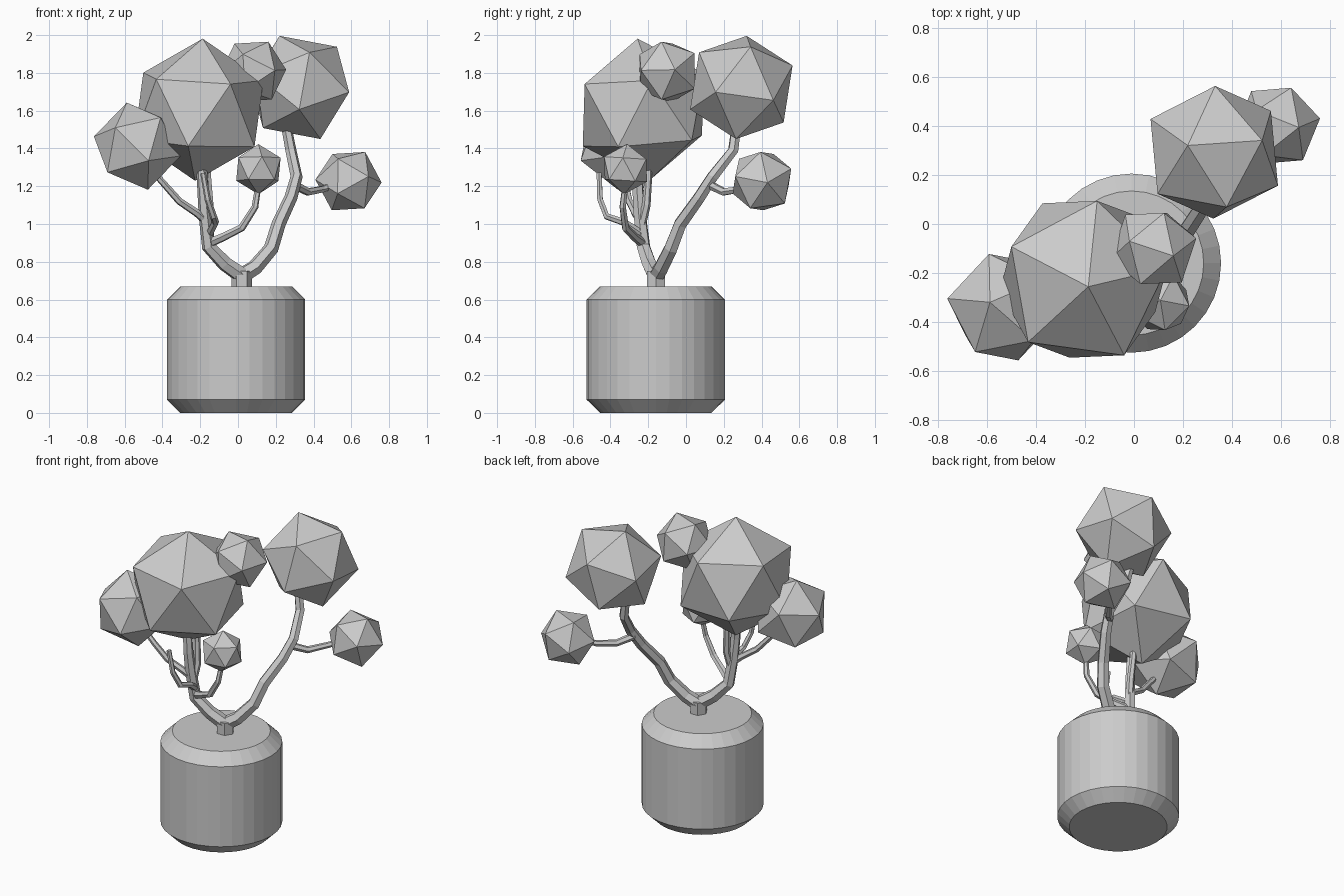
import bpy, bmesh, math
from mathutils import Vector, Matrix

if "Cube" in bpy.data.objects:
    bpy.data.objects.remove(bpy.data.objects["Cube"], do_unlink=True)

# single flat grey
grey = bpy.data.materials.new("plain_grey")
grey.use_nodes = True
grey.diffuse_color = (0.6, 0.6, 0.6, 1)
grey.node_tree.nodes["Principled BSDF"].inputs["Base Color"].default_value = (0.6, 0.6, 0.6, 1)


def add_mesh(name, bm):
    mesh = bpy.data.meshes.new(name)
    bm.to_mesh(mesh)
    bm.free()
    mesh.materials.append(grey)
    obj = bpy.data.objects.new(name, mesh)
    bpy.context.collection.objects.link(obj)
    return obj


def lathe(name, center, profile, sides):
    """Closed solid turned round a vertical axis; profile is (radius, height)."""
    bm = bmesh.new()
    rings = []
    for r, z in profile:
        rings.append([bm.verts.new((center[0] + r * math.cos(math.tau * i / sides),
                                    center[1] + r * math.sin(math.tau * i / sides), z))
                      for i in range(sides)])
    for low, high in zip(rings, rings[1:]):
        for i in range(sides):
            j = (i + 1) % sides
            bm.faces.new((low[i], low[j], high[j], high[i]))
    bm.faces.new(rings[0][::-1])
    bm.faces.new(rings[-1])
    return add_mesh(name, bm)


def foliage(name, center, radius, tip, side):
    """Icosahedron with one corner pointing to tip and the next one to side."""
    axis = Vector(tip).normalized()
    out = Vector(side)
    out = (out - axis * out.dot(axis)).normalized()
    across = axis.cross(out)
    bm = bmesh.new()
    h, w = 1 / math.sqrt(5), 2 / math.sqrt(5)
    corners = [axis, -axis]
    for flip in (1, -1):
        for k in range(5):
            a = math.tau * k / 5
            corners.append(flip * (axis * h + (out * math.cos(a) + across * math.sin(a)) * w))
    for c in corners:
        bm.verts.new(Vector(center) + c * radius)
    bmesh.ops.convex_hull(bm, input=bm.verts[:])
    bmesh.ops.recalc_face_normals(bm, faces=bm.faces[:])
    return add_mesh(name, bm)


def branch(name, points, start, end):
    """Faceted tube along points, tapering from start to end radius."""
    curve = bpy.data.curves.new(name, 'CURVE')
    curve.dimensions = '3D'
    curve.bevel_depth = 1
    curve.bevel_resolution = 1
    curve.use_fill_caps = True
    spline = curve.splines.new('POLY')
    spline.points.add(len(points) - 1)
    spline.use_smooth = False
    for i, p in enumerate(points):
        spline.points[i].co = (*p, 1)
        spline.points[i].radius = start + (end - start) * i / (len(points) - 1)
    curve.materials.append(grey)
    obj = bpy.data.objects.new(name, curve)
    bpy.context.collection.objects.link(obj)
    bpy.ops.object.select_all(action='DESELECT')
    obj.select_set(True)
    bpy.context.view_layer.objects.active = obj
    bpy.ops.object.convert(target='MESH')


# pot with chamfered rims
lathe("pot", (-0.01, -0.16), [(0.295, 0), (0.366, 0.07), (0.366, 0.6), (0.295, 0.67)], 32)

# trunk and limbs
lathe("trunk", (0.02, -0.16), [(0.055, 0.65), (0.055, 0.75)], 6)
branch("right_limb", [(0.01, -0.16, 0.72), (0.09, -0.13, 0.77), (0.175, -0.08, 0.87),
                      (0.215, -0.03, 1.0), (0.28, 0.07, 1.14), (0.31, 0.14, 1.25),
                      (0.28, 0.25, 1.39), (0.25, 0.27, 1.55)], 0.045, 0.027)
branch("left_limb", [(0.03, -0.16, 0.72), (-0.07, -0.195, 0.79), (-0.155, -0.225, 0.88),
                     (-0.175, -0.245, 1.05), (-0.185, -0.255, 1.18), (-0.2, -0.25, 1.4)],
       0.045, 0.027)

# thinner side branches
branch("inner_branch", [(-0.165, -0.24, 0.98), (-0.15, -0.21, 1.1), (-0.16, -0.2, 1.24),
                        (-0.17, -0.2, 1.4)], 0.025, 0.018)
branch("far_left_branch", [(-0.16, -0.24, 1.01), (-0.22, -0.27, 1.06), (-0.31, -0.3, 1.12),
                           (-0.39, -0.32, 1.21), (-0.47, -0.33, 1.3)], 0.023, 0.016)
branch("front_branch", [(-0.15, -0.23, 0.9), (-0.08, -0.27, 0.93), (0.02, -0.32, 0.98),
                        (0.09, -0.335, 1.09), (0.11, -0.32, 1.22)], 0.025, 0.016)
branch("bare_twig", [(-0.15, -0.24, 0.95), (-0.12, -0.33, 1.01), (-0.13, -0.42, 1.04),
                     (-0.16, -0.455, 1.13), (-0.185, -0.46, 1.27)], 0.022, 0.015)
branch("back_branch", [(0.29, 0.12, 1.21), (0.37, 0.2, 1.17), (0.45, 0.3, 1.185),
                       (0.54, 0.37, 1.22)], 0.024, 0.016)

# faceted foliage clumps
foliage("large_foliage", (-0.207, -0.226, 1.605), 0.378, (0.02, -0.03, 0.375), (0.167, -0.31, 0.14))
foliage("back_foliage", (0.328, 0.293, 1.723), 0.295, (-0.108, 0.028, 0.272), (0.007, 0.275, 0.11))
foliage("left_foliage", (-0.533, -0.34, 1.412), 0.238, (-0.055, 0.02, 0.228), (-0.06, 0.22, 0.075))
foliage("top_foliage", (0.08, -0.1, 1.807), 0.18, (-0.1, 0.03, 0.15), (0.08, -0.03, 0.155))
foliage("far_foliage", (0.585, 0.402, 1.227), 0.178, (0.088, -0.007, 0.153), (0.175, 0.029, -0.005))
foliage("front_foliage", (0.108, -0.32, 1.29), 0.133, (0, 0.008, 0.133), (0.02, -0.12, 0.06))
